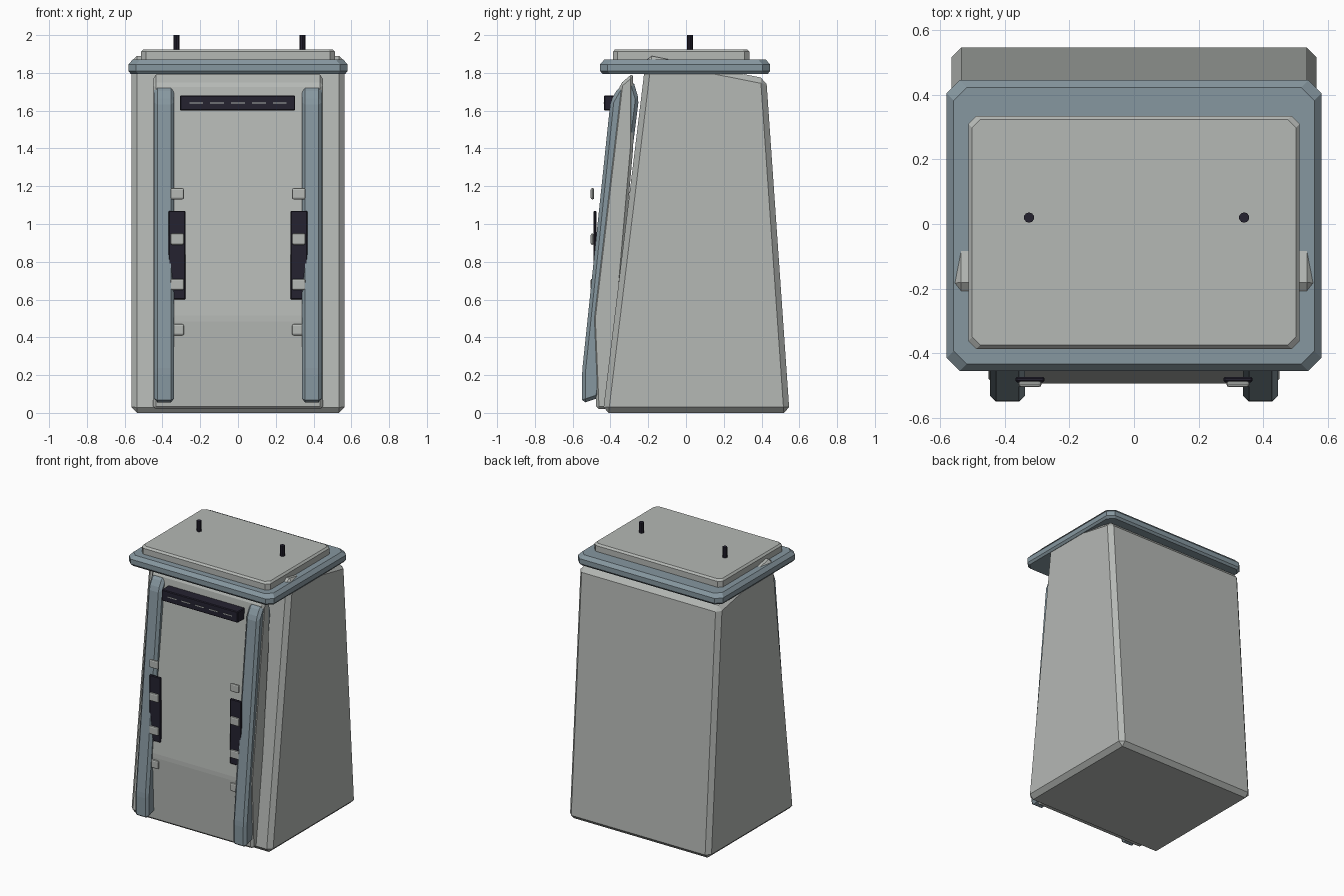
import bpy, bmesh

cube = bpy.data.objects.get("Cube")
if cube:
    bpy.data.objects.remove(cube, do_unlink=True)


def material(name, rgb):
    mat = bpy.data.materials.new(name)
    mat.use_nodes = True
    mat.diffuse_color = (*rgb, 1)
    mat.node_tree.nodes["Principled BSDF"].inputs["Base Color"].default_value = (*rgb, 1)
    return mat


GREY = material("light grey", (0.46, 0.48, 0.46))
BLUE = material("slate blue", (0.24, 0.31, 0.35))
DARK = material("dark navy", (0.018, 0.016, 0.03))


def finish(bm, name, mat, bevel=0.0, segments=1):
    """Chamfer the mesh and turn it into a flat-shaded object."""
    bmesh.ops.recalc_face_normals(bm, faces=bm.faces[:])
    if bevel:
        bmesh.ops.bevel(bm, geom=bm.edges[:], offset=bevel, segments=segments,
                        profile=0.5, affect='EDGES', clamp_overlap=True)
    mesh = bpy.data.meshes.new(name)
    bm.to_mesh(mesh)
    bm.free()
    mesh.materials.append(mat)
    obj = bpy.data.objects.new(name, mesh)
    bpy.context.collection.objects.link(obj)
    return obj


def loft(name, rings, mat, bevel=0.0, segments=1):
    """Bridge matching rings of points and cap both ends."""
    bm = bmesh.new()
    loops = [[bm.verts.new(p) for p in ring] for ring in rings]
    n = len(loops[0])
    for a, b in zip(loops, loops[1:]):
        for i in range(n):
            j = (i + 1) % n
            bm.faces.new((a[i], a[j], b[j], b[i]))
    bm.faces.new(loops[0])
    bm.faces.new(loops[-1])
    return finish(bm, name, mat, bevel, segments)


def side_prism(name, profile, x0, x1, mat, bevel):
    """Extrude a (y, z) side profile across x."""
    return loft(name, [[(x, y, z) for y, z in profile] for x in (x0, x1)], mat, bevel)


def box(name, x, y, z, mat, bevel=0.0, segments=1):
    ring = [(x[0], z[0]), (x[1], z[0]), (x[1], z[1]), (x[0], z[1])]
    return loft(name, [[(px, py, pz) for px, pz in ring] for py in y], mat, bevel, segments)


def plate(name, hx, y0, y1, cut, tiers, mat):
    """Corner-cut horizontal plate built from (inset, height) tiers."""
    rings = []
    for inset, z in tiers:
        a, lo, hi = hx - inset, y0 + inset, y1 - inset
        rings.append([(-a + cut, lo, z), (a - cut, lo, z), (a, lo + cut, z), (a, hi - cut, z),
                      (a - cut, hi, z), (-a + cut, hi, z), (-a, hi - cut, z), (-a, lo + cut, z)])
    return loft(name, rings, mat)


# Tapered cabinet whose sloping top pokes slightly through the lid
side_prism("cabinet_body", [(-0.44, 0), (0.548, 0), (0.425, 1.77), (-0.21, 1.895)],
           -0.565, 0.565, GREY, 0.03)

# Slightly kinked front panel
side_prism("front_panel", [(-0.475, 0.02), (-0.495, 0.5), (-0.35, 1.74), (-0.28, 1.80),
                           (-0.28, 1.4), (-0.40, 0.02)], -0.45, 0.45, GREY, 0.015)

# Lid with raised cover
plate("lid", 0.58, -0.455, 0.445, 0.04,
      [(0.012, 1.795), (0, 1.81), (0, 1.845), (0.022, 1.87)], BLUE)
plate("lid_cover", 0.513, -0.387, 0.335, 0.025,
      [(0, 1.865), (0, 1.912), (0.012, 1.925)], GREY)

# Display bar with a row of dashes
box("display_bar", (-0.308, 0.303), (-0.435, -0.34), (1.60, 1.68), DARK, 0.005)
for i in range(5):
    cx = (i - 2) * 0.111
    box("display_dash", (cx - 0.036, cx + 0.036), (-0.438, -0.434), (1.637, 1.643), GREY)

rail_profile = [(-0.55, 0.05), (-0.55, 0.22), (-0.40, 1.65), (-0.36, 1.72), (-0.28, 1.76),
                (-0.25, 1.66), (-0.28, 1.42), (-0.46, 0.08)]
for side, label in ((-1, "right"), (1, "left")):
    # Front rails
    side_prism(label + "_rail", rail_profile, side * 0.338, side * 0.445, BLUE, 0.018)

    # Dark strip with its column of buttons
    cx = side * 0.322
    box(label + "_strip", (cx - 0.045, cx + 0.045), (-0.49, -0.473), (0.60, 1.07), DARK, 0.005)
    for z in (0.44, 0.68, 0.92, 1.16):
        box(label + "_button", (cx - 0.036, cx + 0.036), (-0.505, -0.486),
            (z - 0.03, z + 0.03), GREY, 0.009, 2)

    # Short antenna
    bm = bmesh.new()
    bmesh.ops.create_cone(bm, cap_ends=True, segments=10, radius1=0.016, radius2=0.016, depth=0.09)
    bmesh.ops.translate(bm, verts=bm.verts[:], vec=(0.008 + side * 0.333, 0.02, 1.955))
    finish(bm, label + "_antenna", DARK)
